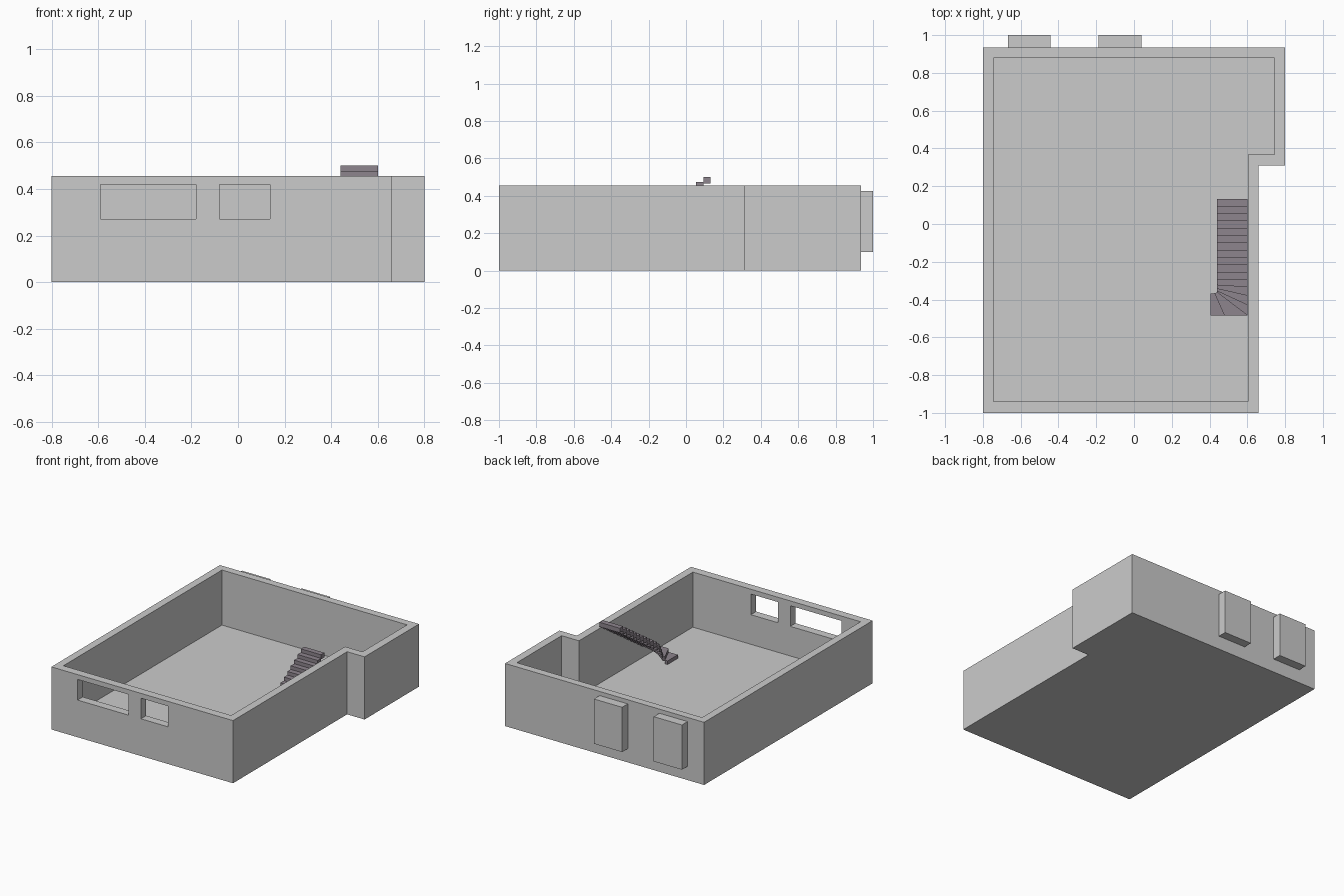
import bpy, bmesh

if "Cube" in bpy.data.objects:
    bpy.data.objects.remove(bpy.data.objects["Cube"])


def prism(bm, pts, z0, z1):
    """Extrude a counter-clockwise plan outline from z0 to z1."""
    face = bm.faces.new([bm.verts.new((x, y, z0)) for x, y in pts])
    geom = bmesh.ops.extrude_face_region(bm, geom=[face])["geom"]
    for v in geom:
        if isinstance(v, bmesh.types.BMVert):
            v.co.z = z1


def make(name, parts, helper=False):
    bm = bmesh.new()
    for pts, z0, z1 in parts:
        prism(bm, pts, z0, z1)
    bmesh.ops.recalc_face_normals(bm, faces=bm.faces)
    mesh = bpy.data.meshes.new(name)
    bm.to_mesh(mesh)
    bm.free()
    ob = bpy.data.objects.new(name, mesh)
    bpy.context.collection.objects.link(ob)
    if helper:
        ob.hide_render = True
        ob.display_type = 'WIRE'
    return ob


def rect(x0, x1, y0, y1):
    return [(x0, y0), (x1, y0), (x1, y1), (x0, y1)]


TOP, FLOOR = 0.455, 0.055

# Basement shell: stepped outline, hollowed, with two front windows
outer = [(-0.80, -1.0), (0.66, -1.0), (0.66, 0.31), (0.80, 0.31), (0.80, 0.935), (-0.80, 0.935)]
inner = [(-0.745, -0.94), (0.603, -0.94), (0.603, 0.367), (0.743, 0.367), (0.743, 0.88), (-0.745, 0.88)]
shell = make("basement_shell", [(outer, 0, TOP)])
room = make("room_cutter", [(inner, FLOOR, 0.6)], True)
windows = make("window_cutter", [(rect(x0, x1, -1.1, -0.9), 0.27, 0.42)
                                 for x0, x1 in ((-0.59, -0.18), (-0.08, 0.137))], True)
for cutter in (room, windows):
    mod = shell.modifiers.new(cutter.name, 'BOOLEAN')
    mod.operation = 'DIFFERENCE'
    mod.solver = 'EXACT'
    mod.object = cutter

# Light well boxes on the back wall
for i, x0 in enumerate((-0.667, -0.187)):
    make(f"light_well_{i + 1}", [(rect(x0, x0 + 0.226, 0.934, 1.0), 0.10, 0.425)])

# Staircase: winder treads at the bottom, then a straight flight
L, R, F = 0.44, 0.602, -0.485
treads = [
    [(0.405, F), (0.479, F), (0.426, -0.367), (0.405, -0.367)],
    [(0.479, F), (R, F), (L, -0.362), (0.426, -0.367)],
    [(R, F), (R, -0.43), (L, -0.355), (L, -0.362)],
    [(R, -0.43), (R, -0.38), (L, -0.343), (L, -0.355)],
    [(R, -0.38), (R, -0.334), (L, -0.324), (L, -0.343)],
    [(R, -0.334), (R, -0.295), (L, -0.295), (L, -0.324)],
]
run = (0.132 + 0.295) / 11
treads += [rect(L, R, -0.295 + i * run, -0.295 + (i + 1) * run) for i in range(11)]
rise = (0.50 - FLOOR) / len(treads)
parts = []
for i, pts in enumerate(treads):
    z = FLOOR + (i + 1) * rise
    parts.append((pts, z - 0.033, z))
stairs = make("winder_staircase", parts)
mat = bpy.data.materials.new("stair_mauve_grey")
mat.diffuse_color = (0.27, 0.235, 0.27, 1)
mat.use_nodes = True
mat.node_tree.nodes["Principled BSDF"].inputs["Base Color"].default_value = mat.diffuse_color
stairs.data.materials.append(mat)
